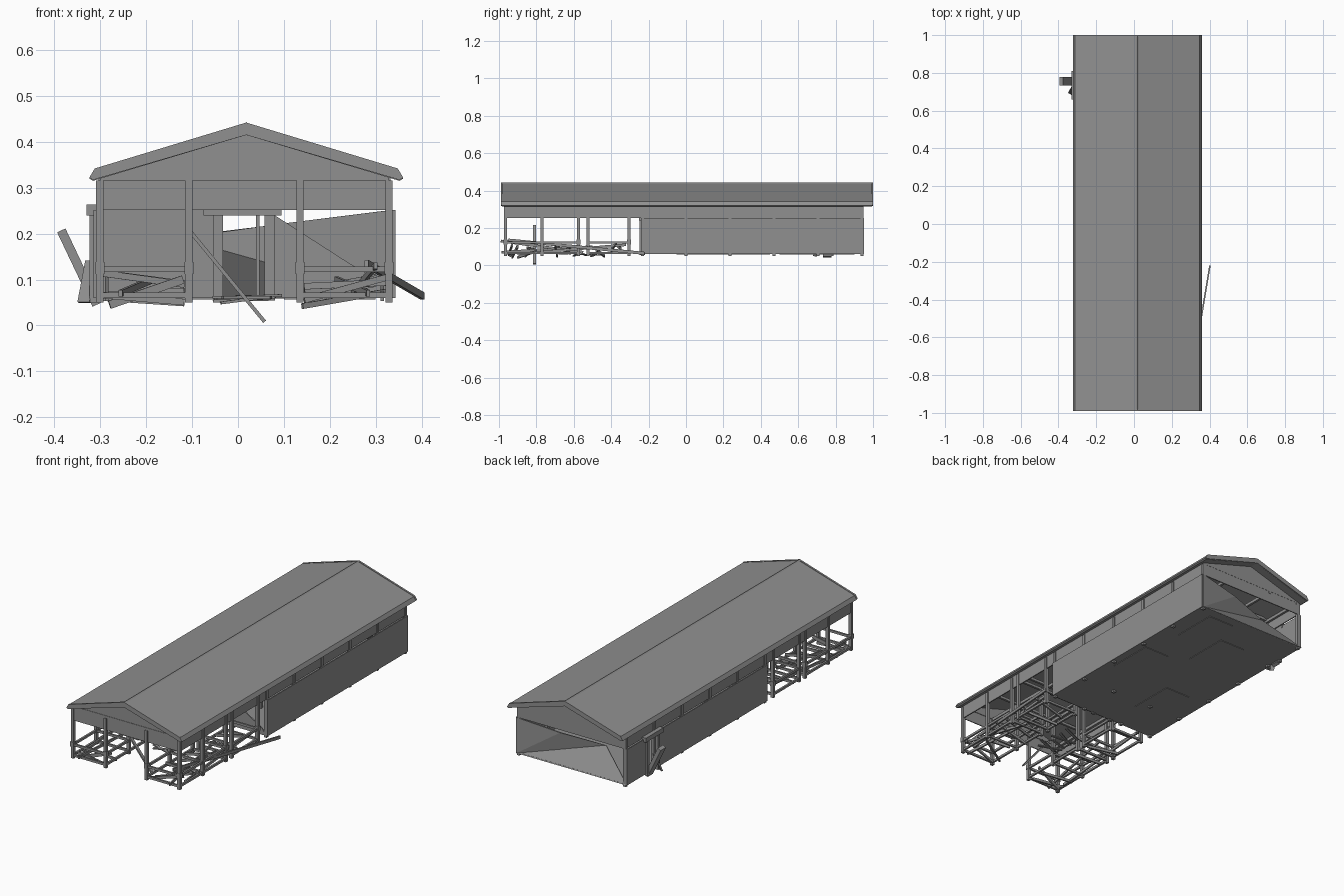
import bpy, bmesh, random
from mathutils import Vector, Matrix

old = bpy.data.objects.get("Cube")
if old:
    bpy.data.objects.remove(old)
random.seed(4)

grey = bpy.data.materials.new("weathered grey")
grey.use_nodes = True
colour = (0.28, 0.28, 0.28, 1)
grey.diffuse_color = colour
grey.node_tree.nodes["Principled BSDF"].inputs["Base Color"].default_value = colour

CX = 0.014           # middle of the frame
OUT, INN = 0.315, 0.121   # post offsets from the middle
FRONT, MID, BACK = -0.965, -0.24, 0.95
FLOOR, WALL, EAVE = 0.06, 0.252, 0.316


def finish(name, bm):
    bmesh.ops.recalc_face_normals(bm, faces=bm.faces)
    mesh = bpy.data.meshes.new(name)
    bm.to_mesh(mesh)
    bm.free()
    mesh.materials.append(grey)
    ob = bpy.data.objects.new(name, mesh)
    bpy.context.scene.collection.objects.link(ob)
    return ob


def box(bm, x, y, z):
    """Box from three (low, high) ranges."""
    mid = Vector([(a + b) / 2 for a, b in (x, y, z)])
    size = [b - a for a, b in (x, y, z)] + [1]
    bmesh.ops.create_cube(bm, size=1, matrix=Matrix.Translation(mid) @ Matrix.Diagonal(size))


def beam(bm, p, q, wide=0.014, thick=0.008):
    """Plank between two points."""
    p, q = Vector(p), Vector(q)
    d = q - p
    rot = d.to_track_quat('Y', 'Z').to_matrix().to_4x4()
    size = Matrix.Diagonal((thick, d.length, wide, 1))
    bmesh.ops.create_cube(bm, size=1, matrix=Matrix.Translation((p + q) / 2) @ rot @ size)


def prism(bm, points, y0, y1):
    """Outline in x and z, extended along y."""
    face = bm.faces.new([bm.verts.new((x, y0, z)) for x, z in points])
    new = bmesh.ops.extrude_face_region(bm, geom=[face])["geom"]
    verts = [v for v in new if isinstance(v, bmesh.types.BMVert)]
    bmesh.ops.translate(bm, verts=verts, vec=(0, y1 - y0, 0))


# Roof: two slopes, bargeboards and ridge cap
RIDGE = 0.018
half = [(0.33, 0.34), (0.342, 0.32), (0.334, 0.315)]
right = [(RIDGE + x, z) for x, z in half]
left = [(RIDGE - x, z) for x, z in reversed(half)]
bm = bmesh.new()
prism(bm, [(RIDGE, 0.439)] + right + [(RIDGE, 0.415)] + left, -0.985, 0.995)
finish("roof", bm)

bm = bmesh.new()
for y in (-0.99, 0.99):
    prism(bm, [(RIDGE, 0.442)] + [(x, z + 0.002) for x, z in right]
          + [(RIDGE, 0.415)] + [(x, z + 0.002) for x, z in left], y, y + 0.01)
finish("bargeboards", bm)

bm = bmesh.new()
prism(bm, [(RIDGE - 0.007, 0.438), (RIDGE, 0.443), (RIDGE + 0.007, 0.438)], -0.985, 0.995)
finish("ridge_cap", bm)

# Triangular gables and the fascia boards under the eaves
bm = bmesh.new()
for y in (FRONT - 0.004, BACK - 0.006):
    prism(bm, [(CX - OUT, EAVE), (CX + OUT, EAVE), (CX + OUT, 0.322),
               (RIDGE, 0.418), (CX - OUT, 0.322)], y, y + 0.006)
finish("gables", bm)

bm = bmesh.new()
for y in (FRONT - 0.002, BACK - 0.006):
    box(bm, (CX - OUT, CX + OUT), (y, y + 0.005), (WALL, EAVE))
for s in (-1, 1):
    x = CX + s * OUT
    box(bm, (x - 0.003, x + 0.003), (FRONT, BACK), (WALL, EAVE + 0.005))
finish("fascia_boards", bm)

# Posts on every row, with tie beams and top plates
stall_rows = [FRONT, -0.77, -0.575, -0.525, -0.305]
hall_rows = [MID + 0.008, 0.0, 0.235, 0.47, 0.705, BACK - 0.008]
bm = bmesh.new()
for y in stall_rows + hall_rows:
    for off in (-OUT, -INN, INN, OUT):
        if y > 0 and abs(off) == INN:
            continue
        x = CX + off
        box(bm, (x - 0.008, x + 0.008), (y - 0.008, y + 0.008), (0.05, EAVE))
finish("posts", bm)

bm = bmesh.new()
for y in stall_rows + hall_rows:
    box(bm, (CX - OUT, CX + OUT), (y - 0.006, y + 0.006), (EAVE, EAVE + 0.014))
for off in (-OUT + 0.01, -INN, INN, OUT - 0.01):
    box(bm, (CX + off - 0.006, CX + off + 0.006), (FRONT, BACK), (EAVE - 0.012, EAVE + 0.004))
finish("roof_beams", bm)

# Stall rails on both sides of the aisle
bm = bmesh.new()
for s in (-1, 1):
    xs = sorted((CX + s * INN, CX + s * OUT))
    for y in stall_rows:
        for z in (0.066, 0.122):
            box(bm, xs, (y - 0.005, y + 0.005), (z - 0.006, z + 0.006))
    for y0, y1 in ((FRONT, -0.77), (-0.77, -0.575), (-0.525, -0.305)):
        for x in xs:
            for z in (0.066, 0.122):
                box(bm, (x - 0.005, x + 0.005), (y0, y1), (z - 0.006, z + 0.006))
    for y in (FRONT, -0.575, -0.305):
        for x in xs:
            box(bm, (x - 0.01, x + 0.01), (y - 0.01, y + 0.01), (0.112, 0.138))
finish("stall_rails", bm)

# Fallen planks in the stalls
bm = bmesh.new()
for s in (-1, 1):
    for y in (-0.93, -0.85, -0.7, -0.62, -0.48, -0.38):
        a, b = random.uniform(0.05, 0.12), random.uniform(0.045, 0.1)
        beam(bm, (CX + s * OUT, y, a), (CX + s * (INN + 0.01), y + random.uniform(-0.05, 0.05), b))
    beam(bm, (CX + s * 0.27, -0.985, 0.07), (CX + s * 0.2, -0.5, 0.1))
    beam(bm, (CX + s * 0.3, -0.9, 0.06), (CX + s * 0.3, -0.32, 0.11))
beam(bm, (0.3, -0.99, 0.13), (0.25, -0.55, 0.07))
beam(bm, (0.28, -0.95, 0.135), (0.402, -0.22, 0.064), 0.016)
beam(bm, (0.14, -0.9, 0.042), (0.33, -0.8, 0.075), 0.012)
beam(bm, (-0.28, -0.93, 0.045), (-0.12, -0.9, 0.1), 0.018)
beam(bm, (-0.11, -0.81, 0.212), (0.058, -0.81, 0.008), 0.008, 0.016)
finish("fallen_planks", bm)

# Rubble boards in the aisle
bm = bmesh.new()
for i in range(6):
    y = -0.67 + i * 0.035
    beam(bm, (random.uniform(-0.07, -0.03), y, random.uniform(0.048, 0.07)),
         (random.uniform(0.05, 0.1), y + random.uniform(-0.06, 0.06), random.uniform(0.055, 0.075)),
         0.006, 0.014)
finish("aisle_rubble", bm)

# Floor with a few loose panels beneath
bm = bmesh.new()
box(bm, (CX - 0.325, CX + 0.325), (MID, BACK), (FLOOR, FLOOR + 0.006))
for x, y in ((-0.2, -0.05), (0.15, 0.2), (-0.1, 0.5), (0.1, 0.65)):
    box(bm, (x, x + 0.15), (y, y + 0.25), (FLOOR - 0.003, FLOOR))
finish("floor", bm)

# Long walls, the one at -x with a doorway
DOOR0, DOOR1 = 0.69, 0.78
bm = bmesh.new()
for x, y0, y1 in ((CX + 0.323, MID, BACK), (CX - 0.329, MID, DOOR0), (CX - 0.329, DOOR1, BACK)):
    box(bm, (x, x + 0.006), (y0, y1), (FLOOR, WALL))
finish("side_walls", bm)

bm = bmesh.new()
box(bm, (-0.33, -0.308), (DOOR0 - 0.03, DOOR1 + 0.03), (0.24, 0.264))
for y in (DOOR0, DOOR1):
    box(bm, (-0.324, -0.308), (y - 0.008, y + 0.008), (0.05, 0.24))
finish("side_door_frame", bm)

bm = bmesh.new()
beam(bm, (-0.385, 0.755, 0.207), (-0.308, 0.755, 0.045), 0.02, 0.045)
beam(bm, (-0.335, 0.69, 0.05), (-0.318, 0.72, 0.14), 0.008, 0.03)
finish("broken_side_door", bm)

# Inner front wall, whole on one side and collapsed on the other
bm = bmesh.new()
prism(bm, [(-0.312, FLOOR), (-0.055, FLOOR), (-0.055, WALL), (-0.312, WALL)], MID, MID + 0.006)
prism(bm, [(0.08, FLOOR), (0.335, FLOOR), (0.31, 0.095), (0.24, 0.137), (0.08, 0.24)], MID, MID + 0.006)
finish("front_wall", bm)

bm = bmesh.new()
box(bm, (-0.075, 0.095), (MID - 0.012, MID + 0.008), (0.24, 0.264))
for x in (-0.055, 0.058):
    box(bm, (x, x + 0.022), (MID - 0.008, MID + 0.008), (0.055, 0.24))
beam(bm, (0.043, MID, 0.15), (0.043, MID + 0.11, 0.15), 0.18, 0.008)
finish("front_door_frame", bm)

# Back wall, sagging inward and torn loose at the -x corner
bm = bmesh.new()
outline = [(0.338, BACK, FLOOR), (0.338, BACK, WALL), (0.1, 0.92, 0.222),
           (-0.13, 0.86, 0.192), (-0.318, BACK, FLOOR)]
verts = [bm.verts.new(p) for p in outline]
for i in range(1, 4):
    bm.faces.new((verts[0], verts[i], verts[i + 1]))
back = finish("back_wall", bm)
solid = back.modifiers.new("thickness", 'SOLIDIFY')
solid.thickness = 0.006
solid.offset = 0
